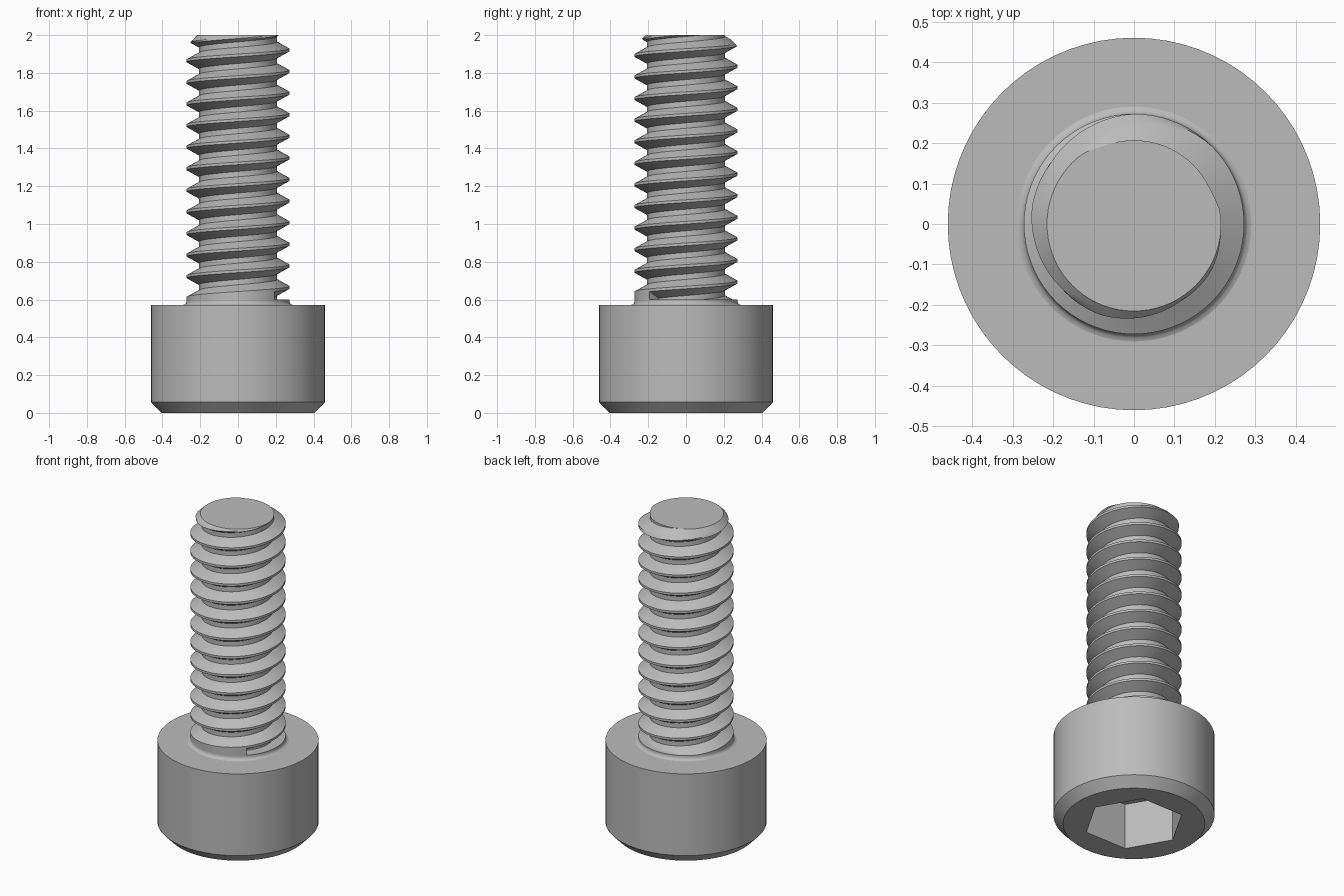
import bpy, bmesh
from math import pi, cos, sin, radians

if "Cube" in bpy.data.objects:
    bpy.data.objects.remove(bpy.data.objects["Cube"], do_unlink=True)

STEPS = 72                 # segments around the axis
START = radians(-45)       # angle where the thread groove begins
PITCH = 0.1143
MAJOR, MINOR = 0.272, 0.207
HEAD_TOP, THREAD_BOTTOM, TOP = 0.572, 0.60, 2.0
FIRST_GROOVE = 0.5926      # groove centre height at the start angle

steel = bpy.data.materials.new("plain_grey_steel")
steel.use_nodes = True
grey = (0.5, 0.5, 0.5, 1)
steel.diffuse_color = grey
steel.node_tree.nodes["Principled BSDF"].inputs["Base Color"].default_value = grey


def sweep(name, column, seam=None):
    """Turn a profile, column(u) -> [(radius, z)], around the z axis.
    seam = (first, last, shift) joins helical rows where the turn closes."""
    bm = bmesh.new()
    grid = []
    for i in range(STEPS + 1):
        a = START + 2 * pi * i / STEPS
        grid.append([bm.verts.new((r * cos(a), r * sin(a), z))
                     for r, z in column(i / STEPS)])
    for left, right in zip(grid, grid[1:]):
        for j in range(len(left) - 1):
            bm.faces.new((left[j], right[j], right[j + 1], left[j + 1]))
    if seam:
        first, last, shift = seam
        end, begin = grid[-1], grid[0]
        for j in range(first, last - shift):
            bm.faces.new((end[j], begin[j + shift], begin[j + shift + 1], end[j + 1]))
    bmesh.ops.remove_doubles(bm, verts=bm.verts, dist=1e-5)
    mesh = bpy.data.meshes.new(name)
    bm.to_mesh(mesh)
    bm.free()
    mesh.materials.append(steel)
    obj = bpy.data.objects.new(name, mesh)
    bpy.context.collection.objects.link(obj)
    bpy.ops.object.select_all(action="DESELECT")
    obj.select_set(True)
    bpy.context.view_layer.objects.active = obj
    bpy.ops.object.shade_smooth_by_angle(angle=radians(30))
    return obj


# Head: hex socket, chamfered rim, cylinder wall, flat bearing face
def head_column(u):
    a = START + 2 * pi * u
    sector = a % (pi / 3) - pi / 6          # corners lie on the y axis
    sector = (sector + pi / 6) % (pi / 3) - pi / 6
    hexagon = 0.25 / cos(sector)
    return [(0, 0.29), (hexagon, 0.29), (hexagon, 0), (0.405, 0),
            (0.46, 0.057), (0.46, HEAD_TOP), (0.29, HEAD_TOP)]


# Shank: fillet and collar, then a helical V groove and a chamfered end
def thread_radius(u, z):
    x = (z - PITCH * u - FIRST_GROOVE) / PITCH
    f = abs(x - round(x))
    if x < -0.5:
        r = MAJOR
    else:
        t = min(max((f - 1 / 8) / (5 / 16), 0), 1)
        r = MINOR + (MAJOR - MINOR) * t
    return min(r, 0.215 + TOP - z)


flank = [1 / 8 + 5 / 16 * k / 4 for k in range(5)]
turn = [-f for f in reversed(flank)] + flank
rows = [k + f for k in range(-2, 15) for f in turn]
collar = [(0.29, HEAD_TOP), (0.281, 0.575), (0.275, 0.581),
          (MAJOR, 0.59), (MAJOR, THREAD_BOTTOM)]


def shank_column(u):
    points = list(collar)
    for row in rows:
        z = FIRST_GROOVE + PITCH * (row + u)
        z = min(max(z, THREAD_BOTTOM), TOP)
        points.append((thread_radius(u, z), z))
    return points + [(0, TOP)]


sweep("socket_head", head_column)
sweep("threaded_shank", shank_column,
      seam=(len(collar), len(collar) + len(rows) - 1, len(turn)))
